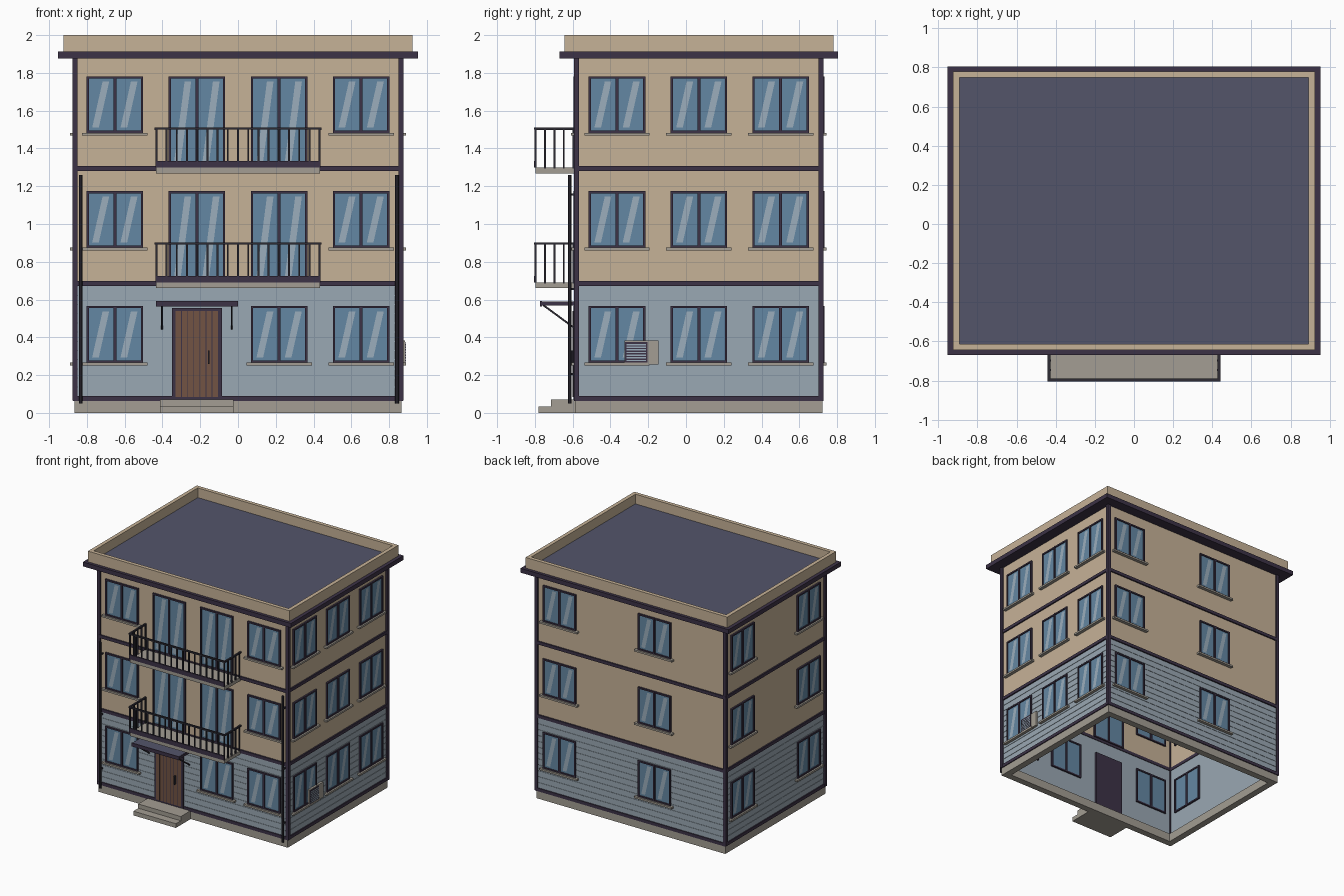
import bpy, bmesh
from math import radians
from mathutils import Matrix, Vector

if "Cube" in bpy.data.objects:
    bpy.data.objects.remove(bpy.data.objects["Cube"])


def material(name, r, g, b):
    lin = [((v / 255 + 0.055) / 1.055) ** 2.4 for v in (r, g, b)]
    m = bpy.data.materials.new(name)
    m.use_nodes = True
    m.diffuse_color = (*lin, 1)
    m.node_tree.nodes["Principled BSDF"].inputs["Base Color"].default_value = (*lin, 1)
    return m


TAN = material("tan plaster", 198, 178, 151)
BLUE = material("blue grey siding", 154, 168, 179)
DARK = material("dark trim", 60, 50, 70)
RAIL = material("black metal", 45, 43, 52)
GLASS = material("window glass", 100, 135, 163)
GLINT = material("glass glint", 155, 174, 188)
STONE = material("concrete", 163, 157, 147)
ROOF = material("slate roof", 83, 85, 106)
WOOD = material("brown wood", 114, 84, 68)

CY = 0.068            # centre of the building body in y
HX, HY = 0.862, 0.65  # half sizes of the walls
STOREY = 0.608


class Part:
    """Collects boxes and plates into one named object."""

    def __init__(self, name, mat, frame=Matrix()):
        self.name, self.mat, self.frame = name, mat, frame
        self.bm = bmesh.new()

    def box(self, x0, x1, y0, y1, z0, z1):
        c = Matrix.Translation(((x0 + x1) / 2, (y0 + y1) / 2, (z0 + z1) / 2))
        s = Matrix.Diagonal((x1 - x0, y1 - y0, z1 - z0, 1))
        bmesh.ops.create_cube(self.bm, size=1, matrix=c @ s)
        return self

    def plate(self, *pts):
        self.bm.faces.new([self.bm.verts.new(p) for p in pts])
        return self

    def beam(self, a, b, w):
        a, b = Vector(a), Vector(b)
        rot = (b - a).to_track_quat('Z', 'X').to_matrix().to_4x4()
        size = Matrix.Diagonal((w, w, (b - a).length, 1))
        bmesh.ops.create_cube(self.bm, size=1,
                              matrix=Matrix.Translation((a + b) / 2) @ rot @ size)
        return self

    def ring(self, grow, t, z0, z1):
        """Rectangular ring around the body, 'grow' outside the wall line."""
        loops = []
        for g, z in ((grow, z0), (grow, z1), (grow - t, z1), (grow - t, z0)):
            loops.append([self.bm.verts.new((sx * (HX + g), CY + sy * (HY + g), z))
                          for sx, sy in ((-1, -1), (1, -1), (1, 1), (-1, 1))])
        for k in range(4):
            p, q = loops[k], loops[(k + 1) % 4]
            for i in range(4):
                j = (i + 1) % 4
                self.bm.faces.new((p[i], p[j], q[j], q[i]))
        return self

    def done(self):
        me = bpy.data.meshes.new(self.name)
        self.bm.transform(self.frame)
        self.bm.to_mesh(me)
        self.bm.free()
        me.materials.append(self.mat)
        ob = bpy.data.objects.new(self.name, me)
        bpy.context.scene.collection.objects.link(ob)


# Walls, plinth and roof
Part("plinth", STONE).ring(0.004, 0.055, 0, 0.07).done()
Part("upper_walls", TAN).ring(0, 0.006, 0.685, 1.88).done()
Part("lower_walls", BLUE).ring(0, 0.006, 0.07, 0.685).done()
siding = Part("siding_courses", BLUE)
rows = 12
pitch = (0.673 - 0.09) / rows
for i in range(rows):
    siding.ring(0.003, 0.005, 0.09 + i * pitch, 0.085 + (i + 1) * pitch)
siding.done()
bands = Part("storey_bands", DARK)
for i in range(3):
    z = 0.077 + i * STOREY
    bands.ring(0.011, 0.022, z - 0.013, z + 0.013)
bands.done()
posts = Part("corner_posts", DARK)
for sx in (-1, 1):
    for sy in (-1, 1):
        x, y = sx * (HX + 0.001), CY + sy * (HY - 0.003)
        posts.box(x - 0.0135, x + 0.0135, y - 0.0135, y + 0.0135, 0.066, 1.88)
posts.done()
Part("eave", DARK).box(-0.953, 0.953, CY - 0.737, CY + 0.737, 1.876, 1.912).done()
Part("parapet", TAN).ring(0.062, 0.031, 1.912, 2.0).done()
Part("roof_deck", ROOF).box(-0.9, 0.9, CY - 0.69, CY + 0.69, 1.905, 1.92).done()


def wall_frame(angle, dist):
    """Local x runs along the wall, local -y points outward."""
    return (Matrix.Translation((0, CY, 0)) @ Matrix.Rotation(radians(angle), 4, 'Z')
            @ Matrix.Translation((0, -dist, 0)))


FRONT, RIGHT = wall_frame(0, HY), wall_frame(90, HX)
BACK, LEFT = wall_frame(180, HY), wall_frame(-90, HX)


def window(frame, name, x, z0, z1, sill=True):
    w, b = 0.15, 0.012
    f = Part(name + "_frame", DARK, frame)
    for a, c in ((x - w, x - w + b), (x - 0.008, x + 0.008), (x + w - b, x + w)):
        f.box(a, c, -0.014, 0.02, z0, z1)
    for a in (z0, z1 - b):
        f.box(x - w, x + w, -0.0135, 0.0195, a, a + b)
    f.done()
    Part(name + "_glass", GLASS, frame).box(x - w + 0.005, x + w - 0.005, -0.005, 0.012,
                                            z0 + 0.005, z1 - 0.005).done()
    g = Part(name + "_glint", GLINT, frame)
    for px in (x - 0.075, x + 0.075):
        lo, hi, y = z0 + 0.028, z1 - 0.028, -0.0075
        g.plate((px - 0.045, y, lo), (px - 0.01, y, lo), (px + 0.045, y, hi), (px + 0.01, y, hi))
    g.done()
    if sill:
        Part(name + "_sill", STONE, frame).box(x - 0.173, x + 0.173, -0.027, 0,
                                               z0 - 0.014, z0 + 0.001).done()


# Windows on every side; tall balcony windows in the upper front middle
layout = {"front": (FRONT, (-0.652, -0.218, 0.218, 0.652)),
          "right": (RIGHT, (-0.433, 0, 0.433)),
          "back": (BACK, (-0.652, 0.218)),
          "left": (LEFT, (-0.433, 0.433))}
for side, (frame, columns) in layout.items():
    for floor in range(3):
        for col, x in enumerate(columns):
            z = 0.266 + floor * STOREY
            middle = side == "front" and abs(x) < 0.3
            if middle and floor == 0 and x < 0:
                continue  # entrance door goes here
            tall = middle and floor > 0
            window(frame, f"{side}_window_{floor}_{col}", x,
                   z - 0.18 if tall else z, z + 0.3, not tall)

# Entrance door
DX = -0.218
Part("door_frame", DARK, FRONT).box(DX - 0.132, DX + 0.132, -0.014, 0.02, 0.072, 0.556).done()
Part("door_leaf", WOOD, FRONT).box(DX - 0.113, DX + 0.113, -0.017, 0, 0.085, 0.54).done()
grooves = Part("door_grooves", DARK, FRONT)
for i in range(1, 7):
    x = DX - 0.113 + i * 0.226 / 7
    grooves.box(x - 0.002, x + 0.002, -0.0185, 0, 0.085, 0.54)
grooves.done()
Part("door_handle", RAIL, FRONT).box(DX + 0.058, DX + 0.068, -0.035, -0.015, 0.26, 0.33).done()

# Entrance steps
steps = Part("entrance_steps", STONE)
steps.box(DX - 0.195, DX + 0.195, -0.78, -0.57, 0, 0.035)
steps.box(DX - 0.195, DX + 0.195, -0.716, -0.57, 0.035, 0.07)
steps.done()

# Canopy over the door
Part("canopy", ROOF).box(DX - 0.212, DX + 0.212, -0.765, -0.58, 0.57, 0.59).done()
lip = Part("canopy_edge", DARK)
lip.box(DX - 0.217, DX + 0.217, -0.772, -0.763, 0.563, 0.592)
for s in (-1, 1):
    lip.box(DX + s * 0.213 - 0.004, DX + s * 0.213 + 0.004, -0.765, -0.58, 0.568, 0.588)
lip.done()
brackets = Part("canopy_brackets", RAIL)
for s in (-1, 1):
    x = DX + s * 0.185
    brackets.beam((x, -0.755, 0.57), (x, -0.585, 0.445), 0.01)
brackets.done()

# Balconies
for n in (1, 2):
    z = 0.082 + n * STOREY
    Part(f"balcony_slab_{n}", STONE).box(-0.433, 0.433, -0.798, -0.58, z - 0.03, z).done()
    Part(f"balcony_kick_plate_{n}", DARK).box(-0.436, 0.436, -0.804, -0.792, z, z + 0.036).done()
    r = Part(f"balcony_railing_{n}", RAIL)
    top, w = z + 0.213, 0.005
    r.box(-0.442, 0.442, -0.804, -0.79, top - 0.012, top)
    for s in (-1, 1):
        r.box(s * 0.435 - 0.007, s * 0.435 + 0.007, -0.797, -0.585, top - 0.0125, top - 0.0005)
        for i in range(1, 5):
            y = -0.797 + i * 0.05
            r.box(s * 0.43 - w, s * 0.43 + w, y - w, y + w, z - 0.005, top - 0.006)
    for i in range(17):
        x = -0.432 + i * 0.054
        r.box(x - w, x + w, -0.802, -0.792, z, top - 0.006)
    r.done()

# Drainpipes with wall clips
pipes = Part("drainpipes", RAIL)
for x in (-0.832, 0.842):
    m = Matrix.Translation((x, -0.615, 0.655))
    bmesh.ops.create_cone(pipes.bm, cap_ends=True, segments=8, radius1=0.01,
                          radius2=0.01, depth=1.21, matrix=m)
    for z in (0.2, 0.65, 1.15):
        pipes.box(x - 0.006, x + 0.006, -0.615, -0.58, z, z + 0.012)
pipes.done()

# Air conditioner beside the first right window
Part("air_conditioner", STONE, RIGHT).box(-0.393, -0.213, -0.022, 0, 0.255, 0.382).done()
Part("air_conditioner_grille", DARK, RIGHT).box(-0.39, -0.272, -0.025, 0, 0.266, 0.376).done()
slats = Part("air_conditioner_slats", GLINT, RIGHT)
for i in range(7):
    z = 0.274 + i * 0.014
    slats.box(-0.383, -0.279, -0.027, 0, z, z + 0.007)
slats.done()
